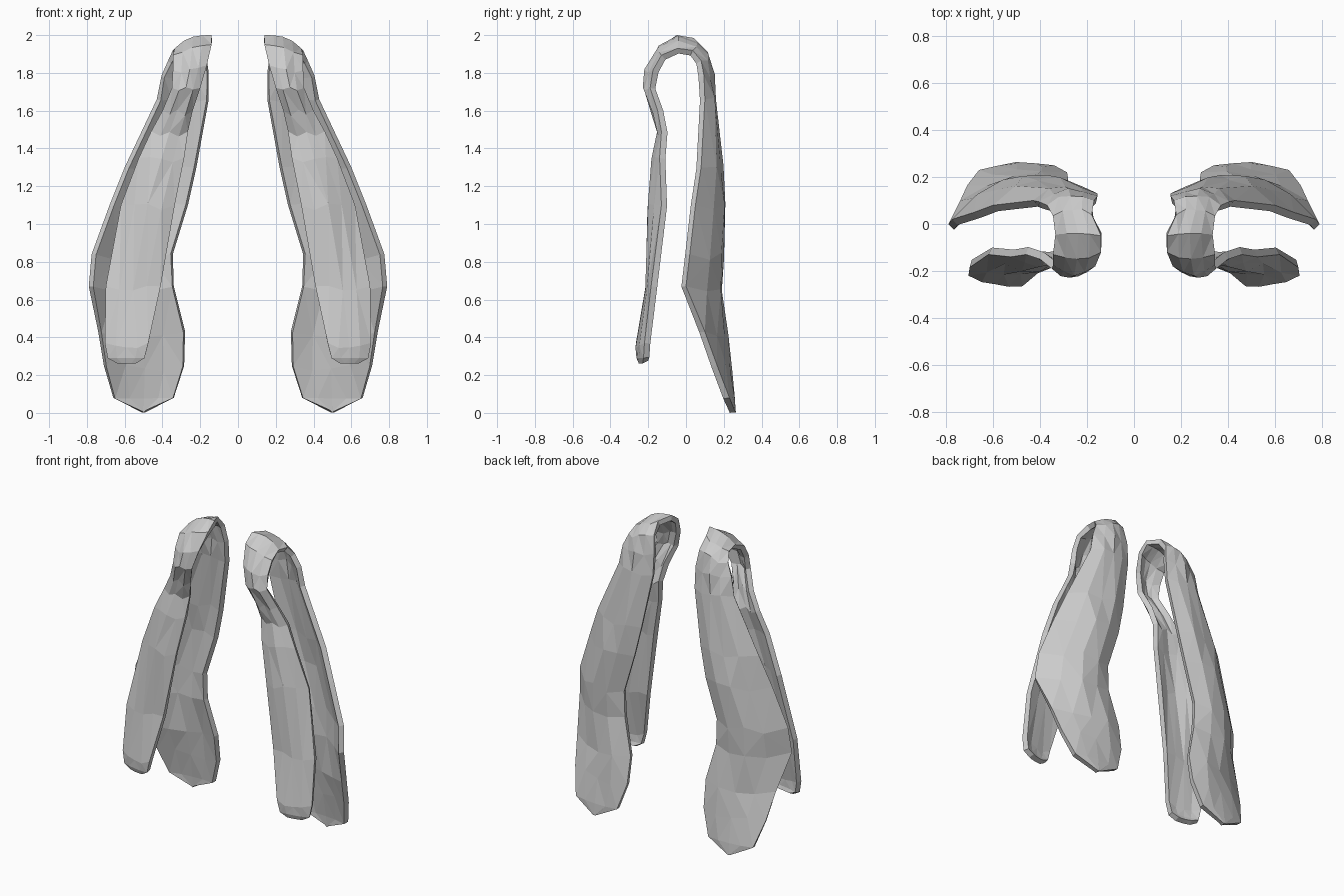
import bpy, bmesh, random
from mathutils import Vector

random.seed(4)

# Strap stations from front hem, over the shoulder, to the back tip:
# (x inner, x outer, z, y inner, y middle, y outer)
STATIONS = [
    (.54, .64, .262, -.25, -.245, -.23),
    (.495, .69, .29, -.262, -.255, -.225),
    (.475, .705, .37, -.265, -.255, -.22),
    (.41, .70, .67, -.21, -.22, -.185),
    (.335, .62, 1.10, -.18, -.197, -.13),
    (.285, .525, 1.35, -.155, -.18, -.14),
    (.265, .46, 1.49, -.135, -.155, -.13),
    (.24, .40, 1.60, -.16, -.185, -.15),
    (.20, .35, 1.72, -.205, -.235, -.19),
    (.165, .345, 1.84, -.18, -.215, -.175),
    (.14, .345, 1.95, -.12, -.145, -.13),
    (.14, .335, 2.0, -.05, -.04, -.045),
    (.18, .345, 1.985, .04, .06, .035),
    (.17, .37, 1.91, .10, .122, .08),
    (.155, .405, 1.80, .12, .148, .095),
    (.155, .43, 1.66, .13, .166, .10),
    (.22, .60, 1.30, .16, .193, .08),
    (.265, .68, 1.10, .17, .203, .05),
    (.345, .775, .84, .165, .19, .02),
    (.34, .79, .67, .165, .18, .00),
    (.28, .74, .43, .19, .21, .10),
    (.285, .71, .25, .22, .24, .165),
    (.34, .66, .08, .25, .258, .23),
    (.49, .51, .003, .262, .264, .262),
]
COLS = 5


def station_point(s, t):
    xi, xo, z, yi, ym, yo = s
    # quadratic through inner, middle and outer depth; shoulder slopes outward
    y = yi * (1 - t) * (1 - 2 * t) + ym * 4 * t * (1 - t) + yo * t * (2 * t - 1)
    drop = max(0, z - 1.75) * .28
    return Vector((xi + (xo - xi) * t, y, z - drop * t ** 3))


# Outer sheet of one strap, slightly crumpled
bm = bmesh.new()
rows = []
for k, s in enumerate(STATIONS):
    row = []
    for i in range(COLS):
        p = station_point(s, i / (COLS - 1))
        if 0 < i < COLS - 1 and 1 < k < len(STATIONS) - 2 and s[2] < 1.99:
            p += Vector((0, random.uniform(-.008, .008), random.uniform(-.03, .01)))
        row.append(bm.verts.new(p))
    rows.append(row)
for a, b in zip(rows, rows[1:]):
    for i in range(COLS - 1):
        bm.faces.new((a[i], a[i + 1], b[i + 1], b[i]))
bmesh.ops.triangulate(bm, faces=bm.faces[:])
mesh = bpy.data.meshes.new("shoulder_straps")
bm.to_mesh(mesh)
bm.free()
straps = bpy.data.objects.new("shoulder_straps", mesh)
bpy.context.collection.objects.link(straps)

# Cloth thickness, then the opposite strap
solid = straps.modifiers.new("thickness", 'SOLIDIFY')
solid.thickness = .034
solid.offset = -1
straps.modifiers.new("mirror", 'MIRROR')
